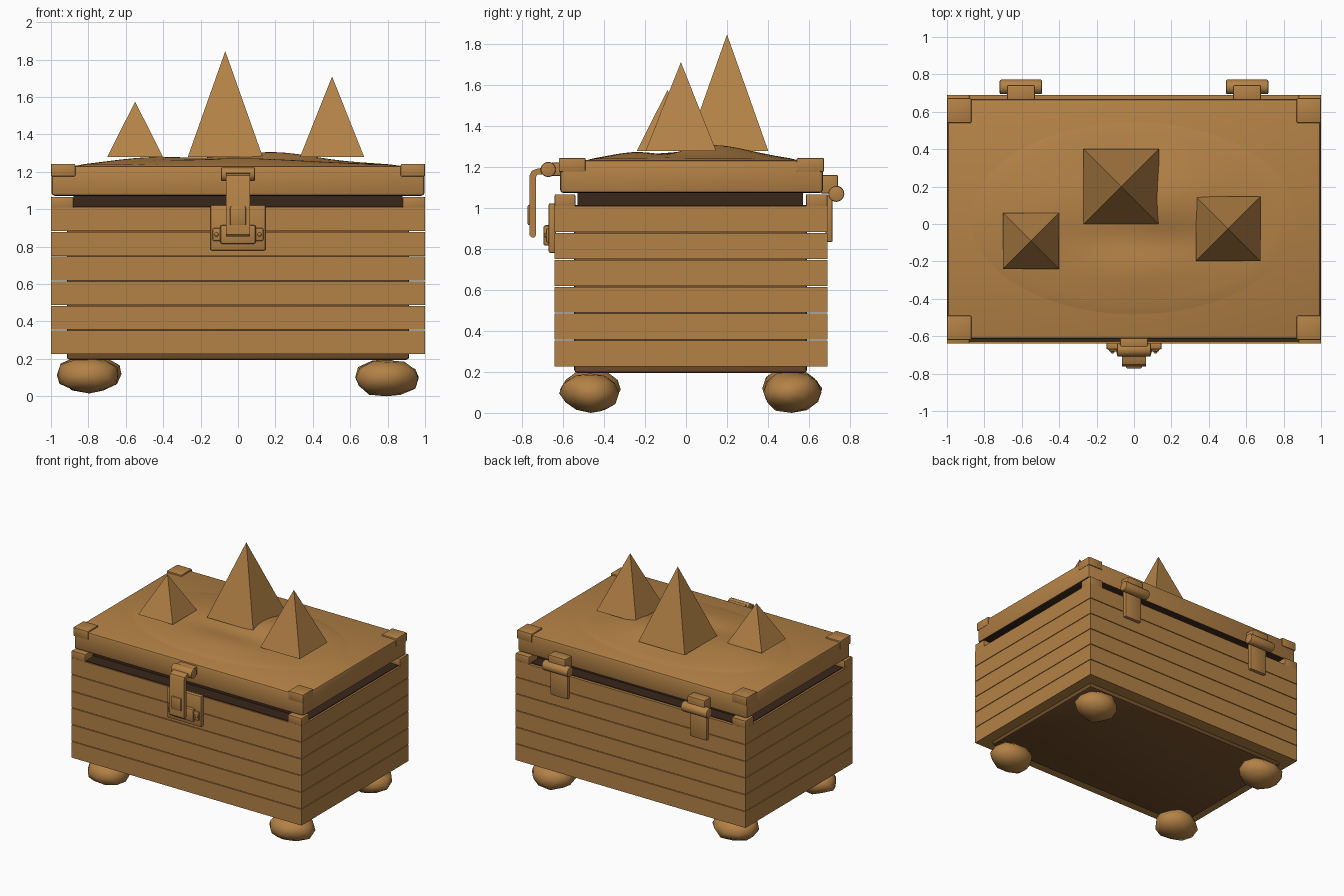
import bpy, bmesh, math, random
from mathutils import Matrix, Vector

if "Cube" in bpy.data.objects:
    bpy.data.objects.remove(bpy.data.objects["Cube"], do_unlink=True)
random.seed(4)


def material(name, rgb):
    m = bpy.data.materials.new(name)
    m.use_nodes = True
    m.diffuse_color = (*rgb, 1)
    m.node_tree.nodes["Principled BSDF"].inputs["Base Color"].default_value = (*rgb, 1)
    return m


TAN = material("tan_wood", (0.455, 0.223, 0.062))
BROWN = material("brown_base", (0.18, 0.082, 0.026))
DARK = material("dark_inside", (0.040, 0.020, 0.010))


def finish(name, bm, mat=TAN, smooth=None):
    bmesh.ops.recalc_face_normals(bm, faces=bm.faces)
    me = bpy.data.meshes.new(name)
    bm.to_mesh(me)
    bm.free()
    me.materials.append(mat)
    ob = bpy.data.objects.new(name, me)
    bpy.context.collection.objects.link(ob)
    if smooth:
        bpy.ops.object.select_all(action='DESELECT')
        ob.select_set(True)
        bpy.context.view_layer.objects.active = ob
        bpy.ops.object.shade_smooth_by_angle(angle=math.radians(smooth))
    return ob


def box(name, x, y, z, bevel=0, mat=TAN):
    """Box from (min, max) pairs, with optional rounded edges."""
    bm = bmesh.new()
    bmesh.ops.create_cube(bm, size=1)
    for v in bm.verts:
        v.co = Vector([(a + b) / 2 + c * (b - a) for (a, b), c in zip((x, y, z), v.co)])
    if bevel:
        bmesh.ops.bevel(bm, geom=list(bm.edges), offset=bevel, segments=2,
                        profile=0.5, affect='EDGES')
    return finish(name, bm, mat, 40 if bevel else None)


def barrel(name, x, y, z, r):
    """Rounded pin lying along x."""
    bm = bmesh.new()
    bmesh.ops.create_cone(bm, cap_ends=True, segments=20, radius1=r, radius2=r,
                          depth=x[1] - x[0])
    rims = [e for e in bm.edges if abs(e.verts[0].co.z - e.verts[1].co.z) < 1e-4]
    bmesh.ops.bevel(bm, geom=rims, offset=r * 0.2, segments=2, profile=0.5, affect='EDGES')
    bm.transform(Matrix.Translation((sum(x) / 2, y, z)) @ Matrix.Rotation(math.pi / 2, 4, 'Y'))
    return finish(name, bm, TAN, 40)


def side(s, a, b):
    return (a, b) if s > 0 else (-b, -a)


# Inner body, showing as the base and underside
box("inner_body", (-.915, .915), (-.545, .59), (.195, 1.005), .015, BROWN)

# Dark mouth under the lid and the dark ledge around it
box("mouth_core", (-.88, .88), (-.53, .57), (1.0, 1.08), 0, DARK)
box("mouth_ledge", (-.985, .985), (-.632, .668), (1.005, 1.014), 0, DARK)

# Six courses of planks with thin grooves between them
PITCH = 0.1313
for i in range(6):
    z = (.226 + i * PITCH, .226 + (i + 1) * PITCH - .005)
    box(f"front_plank_{i+1}", (-1, 1), (-.64, -.54), z)
    box(f"back_plank_{i+1}", (-1, 1), (.585, .69), z)
    for s, n in ((1, "left"), (-1, "right")):
        box(f"{n}_plank_{i+1}", side(s, .9, 1), (-.54, .585), z)

# Lid slab with a dark underside
lid = box("lid", (-.997, .997), (-.614, .667), (1.072, 1.232), .016)
lid.data.materials.append(DARK)
for p in lid.data.polygons:
    p.material_index = 1 if p.normal.z < -.9 else 0

# Corner blocks on the box rim, corner caps on the lid, lumpy feet
for s, n in ((1, "left"), (-1, "right")):
    for end, y_rim, y_cap, y_foot in (("front", (-.64, -.54), (-.62, -.49), -.465),
                                      ("back", (.585, .69), (.54, .673), .515)):
        box(f"{end}_{n}_rim_block", side(s, .88, 1), y_rim, (1.005, 1.066), .005)
        box(f"{end}_{n}_lid_cap", side(s, .87, 1), y_cap, (1.175, 1.243), .006)
        bm = bmesh.new()
        bmesh.ops.create_icosphere(bm, subdivisions=2, radius=1)
        for v in bm.verts:
            v.co *= random.uniform(.93, 1.06)
            v.co = Vector((v.co.x * .172 + s * .795, v.co.y * .147 + y_foot, v.co.z * .1))
        low = min(v.co.z for v in bm.verts)
        lift = .0 if s > 0 else .015
        for v in bm.verts:
            v.co.z += lift - low
        finish(f"{end}_{n}_foot", bm, TAN, 60)


# Gently rolling mound on the lid
def mound_height(x, y, t):
    def hill(cx, cy, wx, wy):
        return math.exp(-((x - cx) / wx) ** 2 - ((y - cy) / wy) ** 2)
    h = .03 + .05 * hill(.2, .15, .3, .25) + .03 * hill(-.5, .1, .3, .3)
    h += .02 * hill(0, -.28, .35, .15) - .018 * hill(.1, -.08, .4, .1)
    return 1.23 + h * (1 - t * t) ** .6


bm = bmesh.new()
RINGS, SEG = 14, 56
rows = []
for r in range(1, RINGS + 1):
    t = r / RINGS
    row = []
    for k in range(SEG):
        a = math.tau * k / SEG
        x, y = .88 * t * math.cos(a), .03 + .52 * t * math.sin(a)
        row.append(bm.verts.new((x, y, mound_height(x, y, t))))
    rows.append(row)
center = bm.verts.new((0, .03, mound_height(0, .03, 0)))
for k in range(SEG):
    j = (k + 1) % SEG
    bm.faces.new((center, rows[0][k], rows[0][j]))
    for a, b in zip(rows, rows[1:]):
        bm.faces.new((a[k], b[k], b[j], a[j]))
bm.faces.new(rows[-1][::-1])
finish("lid_mound", bm, TAN, 50)

# Three square spikes
for name, x, y, half, top in (("right_spike", -.55, -.09, .15, 1.575),
                              ("middle_spike", -.068, .2, .201, 1.845),
                              ("left_spike", .503, -.025, .172, 1.71)):
    bm = bmesh.new()
    depth = top - 1.278
    bmesh.ops.create_cone(bm, cap_ends=True, segments=4, radius1=half * math.sqrt(2),
                          radius2=0, depth=depth)
    bm.transform(Matrix.Translation((x, y, 1.278 + depth / 2))
                 @ Matrix.Rotation(math.pi / 4, 4, 'Z'))
    bmesh.ops.remove_doubles(bm, verts=bm.verts, dist=1e-4)
    finish(name, bm)

# Front latch: back plate, staple, ears with rivets, hasp and its pin
box("latch_plate", (-.148, .148), (-.67, -.635), (.78, 1.022), .008)
box("latch_staple", (-.095, .095), (-.695, -.66), (.815, .915), .01)
box("latch_bar", (-.135, .135), (-.682, -.66), (.83, .9), .008)
for s, n in ((1, "left"), (-1, "right")):
    bm = bmesh.new()
    bmesh.ops.create_uvsphere(bm, u_segments=12, v_segments=8, radius=.011)
    bm.transform(Matrix.Translation((s * .115, -.682, .865)))
    finish(f"{n}_latch_rivet", bm, TAN, 60)
barrel("latch_pin", (-.09, .09), -.672, 1.187, .037)
box("latch_pin_mount", (-.075, .075), (-.66, -.605), (1.155, 1.22), .008)

# Hasp strip curving back from the pin, drawn as a side profile
profile = [(-.67, 1.2), (-.73, 1.19), (-.752, 1.18), (-.762, 1.16), (-.762, .865),
           (-.752, .855), (-.74, .855), (-.732, .865), (-.732, 1.15), (-.725, 1.162),
           (-.67, 1.165)]
bm = bmesh.new()
face = bm.faces.new([bm.verts.new((-.063, y, z)) for y, z in profile])
ext = bmesh.ops.extrude_face_region(bm, geom=[face])["geom"]
bmesh.ops.translate(bm, vec=(.126, 0, 0),
                    verts=[g for g in ext if isinstance(g, bmesh.types.BMVert)])
finish("latch_hasp", bm, TAN, 35)
box("hasp_button", (-.042, .042), (-.772, -.735), (.915, 1.015), .006)

# Back hinges
for s, n in ((1, "left"), (-1, "right")):
    barrel(f"{n}_hinge_pin", side(s, .492, .718), .733, 1.068, .039)
    box(f"{n}_hinge_lower_leaf", side(s, .53, .68), (.68, .715), (.833, 1.06), .008)
    box(f"{n}_hinge_upper_leaf", side(s, .53, .68), (.655, .742), (1.07, 1.16), .008)
